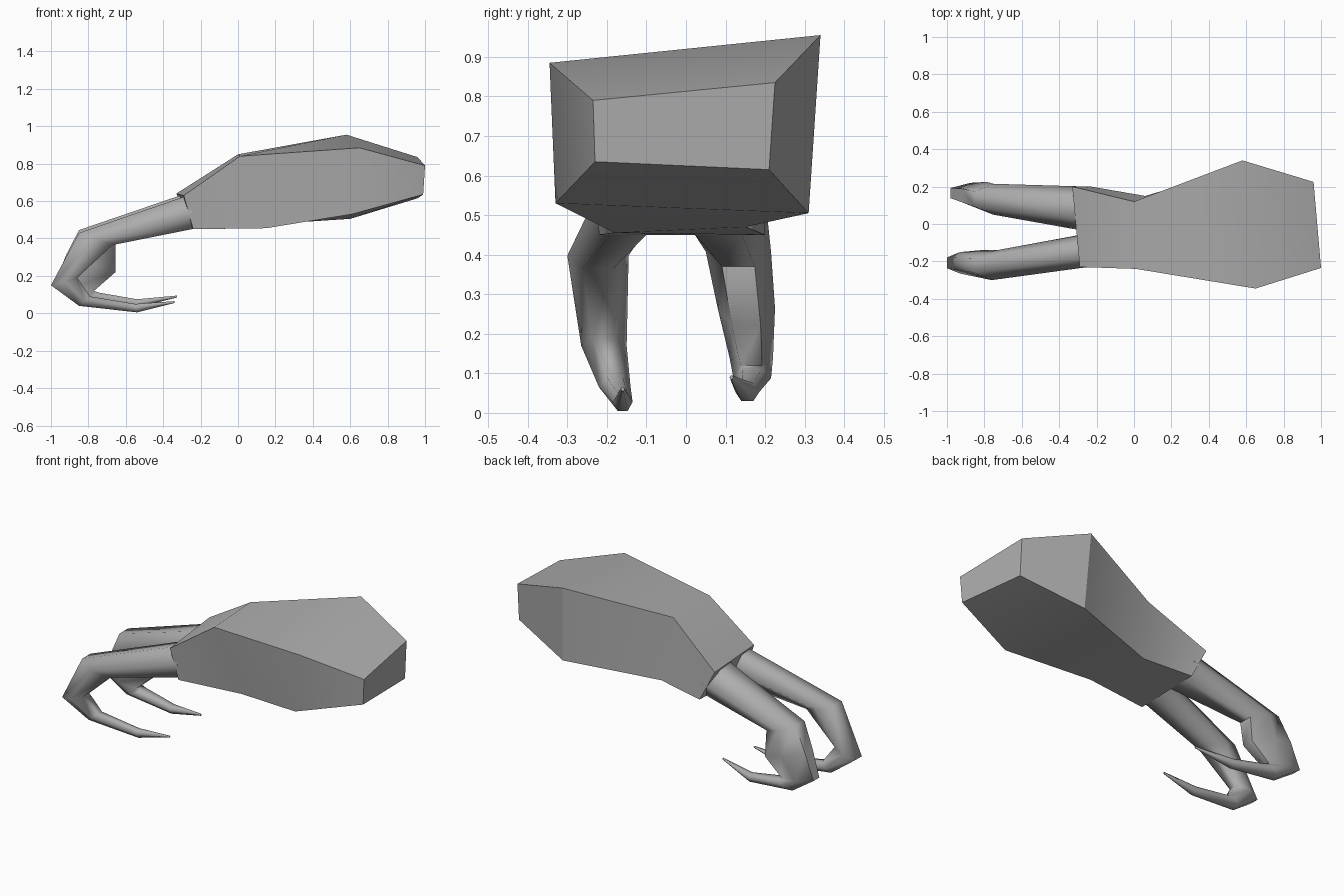
import bpy, math

if "Cube" in bpy.data.objects:
    bpy.data.objects.remove(bpy.data.objects["Cube"])

grey = bpy.data.materials.new("stone grey")
grey.diffuse_color = (0.42, 0.42, 0.42, 1)
grey.use_nodes = True
grey.node_tree.nodes["Principled BSDF"].inputs["Base Color"].default_value = grey.diffuse_color


def loft(name, rings, angle):
    """Skin a list of equally sized rings and close both ends."""
    n = len(rings[0])
    verts = [p for r in rings for p in r]
    faces = [(k * n + i, k * n + (i + 1) % n, (k + 1) * n + (i + 1) % n, (k + 1) * n + i)
             for k in range(len(rings) - 1) for i in range(n)]
    faces += [tuple(reversed(range(n))), tuple(range(len(verts) - n, len(verts)))]
    me = bpy.data.meshes.new(name)
    me.from_pydata(verts, [], faces)
    me.materials.append(grey)
    ob = bpy.data.objects.new(name, me)
    bpy.context.collection.objects.link(ob)
    bpy.context.view_layer.objects.active = ob
    ob.select_set(True)
    bpy.ops.object.mode_set(mode='EDIT')
    bpy.ops.mesh.select_all(action='SELECT')
    bpy.ops.mesh.normals_make_consistent(inside=False)
    bpy.ops.object.mode_set(mode='OBJECT')
    bpy.ops.object.shade_smooth_by_angle(angle=math.radians(angle))
    ob.select_set(False)


# palm and forearm: rings run front top, back top, back bottom, front bottom
loft("forearm", [
    [(-0.29, -0.23, 0.63), (-0.33, 0.20, 0.64), (-0.23, 0.20, 0.45), (-0.24, -0.22, 0.45)],
    [(0.01, -0.24, 0.84), (0.00, 0.12, 0.85), (0.06, 0.15, 0.47), (0.15, -0.18, 0.455)],
    [(0.65, -0.345, 0.885), (0.58, 0.34, 0.955), (0.60, 0.31, 0.505), (0.61, -0.33, 0.53)],
    [(1.00, -0.235, 0.79), (0.96, 0.225, 0.835), (0.96, 0.21, 0.615), (0.99, -0.23, 0.635)],
], 32)


def claw(name, stations):
    """Each station: outer x, z, inner x, z, lowest y, highest y."""
    rings = []
    for ox, oz, ix, iz, y0, y1 in stations:
        c, w = (y0 + y1) / 2, (y1 - y0) / 2
        mx, mz = (ox + ix) / 2, (oz + iz) / 2
        rings.append([(ox, c - w * .5, oz), (ox, c + w * .5, oz), (mx, c + w, mz),
                      (ix, c + w * .5, iz), (ix, c - w * .5, iz), (mx, c - w, mz)])
    loft(name, rings, 70)


# hooked claws
claw("front_claw", [
    (-0.27, 0.63, -0.22, 0.455, -0.23, -0.05),
    (-0.85, 0.43, -0.67, 0.365, -0.30, -0.145),
    (-1.00, 0.15, -0.86, 0.19, -0.265, -0.15),
    (-0.85, 0.04, -0.79, 0.09, -0.22, -0.14),
    (-0.54, 0.005, -0.55, 0.05, -0.185, -0.135),
    (-0.34, 0.055, -0.34, 0.065, -0.165, -0.155),
])
claw("back_claw", [
    (-0.28, 0.64, -0.22, 0.455, -0.04, 0.20),
    (-0.85, 0.445, -0.655, 0.37, 0.05, 0.215),
    (-0.92, 0.31, -0.655, 0.22, 0.08, 0.225),
    (-0.98, 0.16, -0.77, 0.12, 0.11, 0.22),
    (-0.84, 0.065, -0.74, 0.11, 0.12, 0.215),
    (-0.54, 0.03, -0.54, 0.075, 0.125, 0.185),
    (-0.325, 0.085, -0.325, 0.095, 0.11, 0.12),
])
